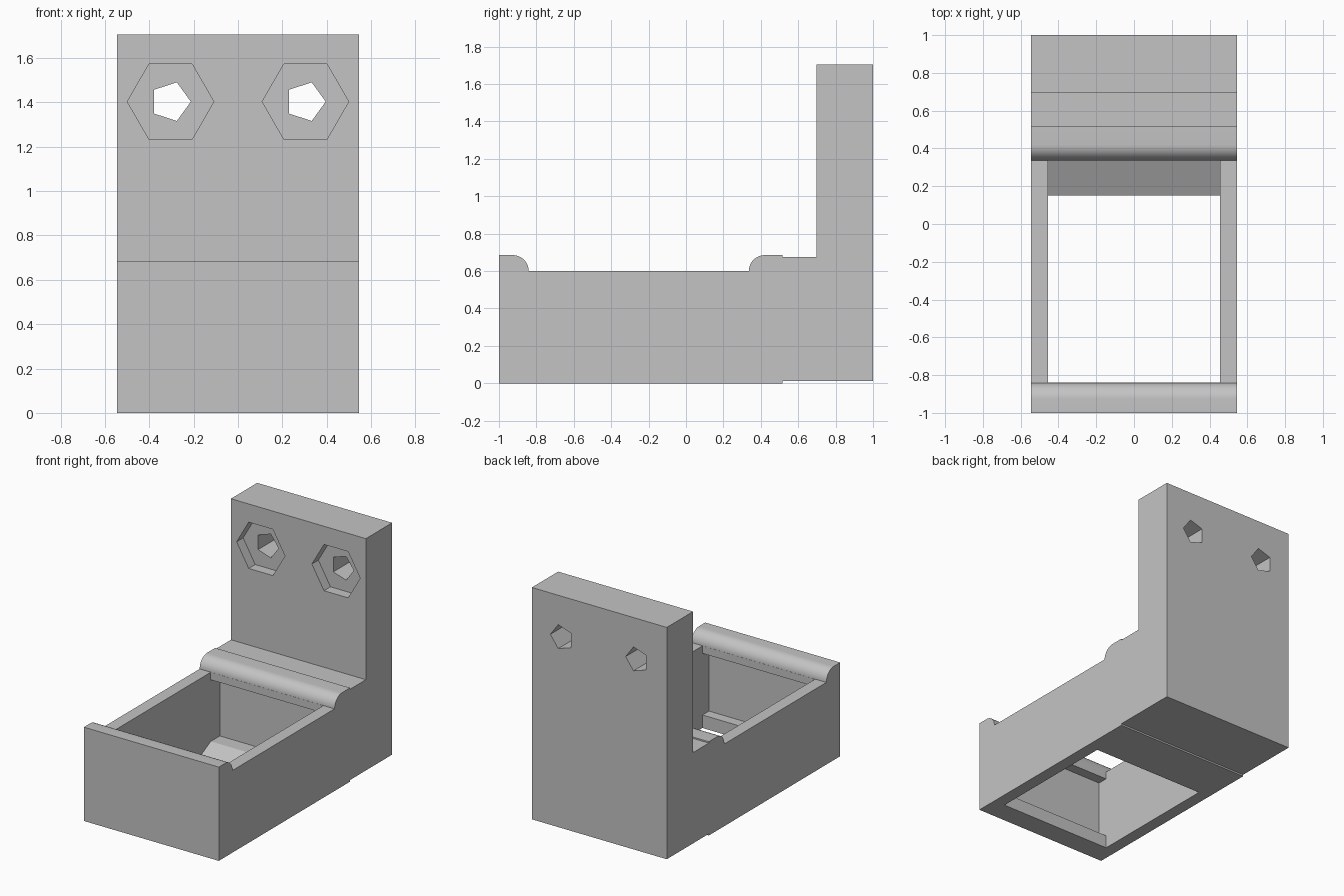
import bpy, bmesh
from math import cos, sin, pi, radians
from mathutils import Vector

cube = bpy.data.objects.get("Cube")
if cube:
    bpy.data.objects.remove(cube, do_unlink=True)

HALF_WIDTH = 0.545
HALF_CAVITY = 0.455

grey = bpy.data.materials.new("plain_grey")
grey.use_nodes = True
colour = (0.55, 0.55, 0.55, 1)
grey.diffuse_color = colour
grey.node_tree.nodes["Principled BSDF"].inputs["Base Color"].default_value = colour


def prism(name, points, sweep):
    """Extrude a closed outline of 3D points along a vector."""
    bm = bmesh.new()
    face = bm.faces.new([bm.verts.new(p) for p in points])
    moved = bmesh.ops.extrude_face_region(bm, geom=[face])["geom"]
    bmesh.ops.translate(bm, vec=Vector(sweep),
                        verts=[v for v in moved if isinstance(v, bmesh.types.BMVert)])
    bmesh.ops.recalc_face_normals(bm, faces=bm.faces)
    mesh = bpy.data.meshes.new(name)
    bm.to_mesh(mesh)
    bm.free()
    mesh.materials.append(grey)
    obj = bpy.data.objects.new(name, mesh)
    bpy.context.collection.objects.link(obj)
    return obj


def side_prism(name, outline, half):
    """Sweep a (y, z) outline across the width."""
    return prism(name, [(-half, y, z) for y, z in outline], (2 * half, 0, 0))


def socket(name, x, sides, radius, start, end):
    """Polygonal hole running along y, one corner pointing to +x."""
    turns = [2 * pi * i / sides for i in range(sides)]
    return prism(name, [(x + radius * cos(a), start, 1.403 + radius * sin(a)) for a in turns],
                 (0, end - start, 0))


def cut(target, cutter):
    mod = target.modifiers.new("cut", 'BOOLEAN')
    mod.operation = 'DIFFERENCE'
    mod.solver = 'EXACT'
    mod.object = cutter
    bpy.context.view_layer.objects.active = target
    bpy.ops.object.modifier_apply(modifier=mod.name)
    bpy.data.objects.remove(cutter, do_unlink=True)


# Rounded lips on the front wall and on the rear of the box
def lip(centre_y, direction, steps=12, radius=0.085):
    return [(centre_y + direction * radius * cos(a), 0.6 + radius * sin(a))
            for a in (pi / 2 * i / steps for i in range(steps + 1))]


# Body: box, rear shelf and upright plate in one side outline
outline = [(-1, 0), (0.515, 0), (0.515, 0.012), (1, 0.012), (1, 1.705),
           (0.697, 1.705), (0.697, 0.675), (0.515, 0.675), (0.515, 0.685)]
outline += lip(0.421, -1)[::-1] + lip(-0.926, 1) + [(-1, 0.685)]
body = side_prism("bracket_body", outline, HALF_WIDTH)

# Open cavity with undercut end walls and a sloped ledge at the rear
cavity = [(-0.84, -0.1), (-0.84, 0.095), (-0.915, 0.095), (-0.915, 0.545),
          (-0.84, 0.545), (-0.84, 0.8), (0.335, 0.8), (0.335, 0.545),
          (0.44, 0.545), (0.44, 0.095), (0.335, 0.095), (0.15, 0), (0.15, -0.1)]
cut(body, side_prism("cavity_cutter", cavity, HALF_CAVITY))

# Nut pockets and bolt holes in the upright plate
for x in (-0.304, 0.304):
    cut(body, socket("pocket_cutter", x, 6, 0.195, 0.6, 0.772))
    cut(body, socket("bolt_cutter", x, 5, 0.0915, 0.6, 1.1))

# Smooth lips, sharp corners elsewhere
bpy.ops.object.select_all(action='DESELECT')
body.select_set(True)
bpy.context.view_layer.objects.active = body
bpy.ops.object.shade_smooth_by_angle(angle=radians(20))
